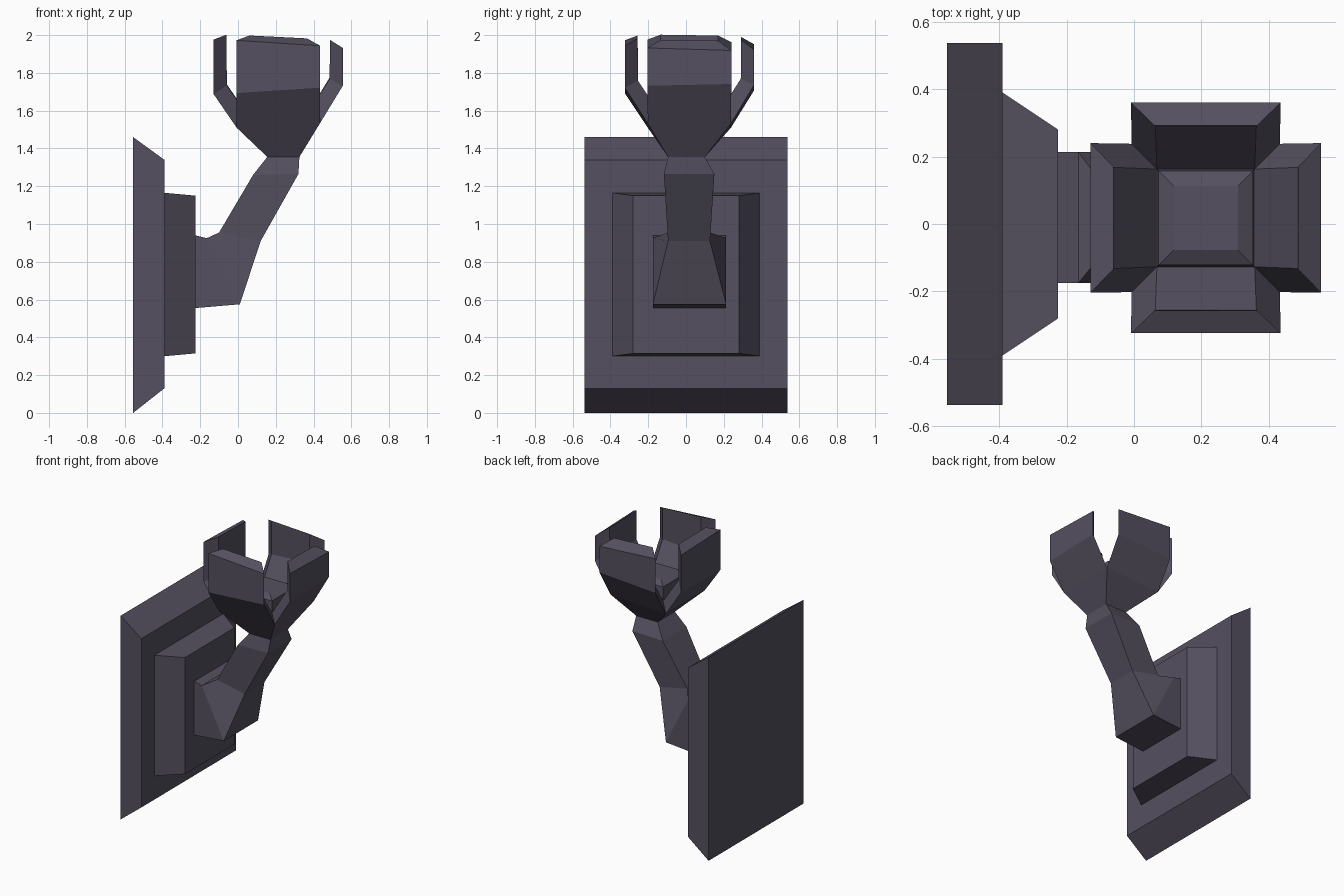
import bpy, bmesh

if "Cube" in bpy.data.objects:
    bpy.data.objects.remove(bpy.data.objects["Cube"])

mat = bpy.data.materials.new("dark_iron")
mat.diffuse_color = (0.09, 0.08, 0.115, 1)
mat.use_nodes = True
mat.node_tree.nodes["Principled BSDF"].inputs["Base Color"].default_value = mat.diffuse_color


def loft(name, rings, cap_start=False, cap_end=False):
    """Skin a list of four-point rings into one flat-shaded object."""
    bm = bmesh.new()
    loops = [[bm.verts.new(p) for p in r] for r in rings]
    for a, b in zip(loops, loops[1:]):
        for i in range(4):
            j = (i + 1) % 4
            bm.faces.new((a[i], a[j], b[j], b[i]))
    if cap_start:
        bm.faces.new(loops[0][::-1])
    if cap_end:
        bm.faces.new(loops[-1])
    bmesh.ops.recalc_face_normals(bm, faces=bm.faces)
    me = bpy.data.meshes.new(name)
    bm.to_mesh(me)
    bm.free()
    me.materials.append(mat)
    ob = bpy.data.objects.new(name, me)
    bpy.context.collection.objects.link(ob)
    return ob


def upright(x, y, z0, z1):
    """Rectangle facing along x."""
    return [(x, -y, z0), (x, y, z0), (x, y, z1), (x, -y, z1)]


# Wall plates
loft("back_plate", [upright(-0.555, 0.537, 0, 1.46), upright(-0.39, 0.537, 0.13, 1.34)], True, True)
loft("raised_plate", [upright(-0.39, 0.39, 0.30, 1.165), upright(-0.225, 0.28, 0.315, 1.15)], True, True)

# Cup layout: centre, and the gently tilted height of each level (z, x slope, y slope)
CX, CY = 0.213, 0.018
BASE_OUT, BASE_IN = (1.51, 0.05, 0), (1.55, 0.05, 0)
MID_OUT, MID_IN = (1.70, 0.065, 0.02), (1.74, 0.065, 0.02)
TOP_OUT, TOP_IN = (1.962, -0.065, -0.03), (1.997, -0.05, -0.015)


def cup_point(u, v, level):
    x, y = CX + u, CY + v
    return (x, y, level[0] + level[1] * x + level[2] * y)


def square(r, level):
    return [cup_point(u * r, v * r, level) for u, v in ((-1, -1), (1, -1), (1, 1), (-1, 1))]


# Arm sections: top x, z, bottom x, z, y min, y max; ends in the flaring cup
sections = [
    (-0.225, 0.94, -0.225, 0.555, -0.175, 0.213),
    (-0.165, 0.925, 0.01, 0.575, -0.175, 0.213),
    (-0.10, 0.955, 0.12, 0.91, -0.095, 0.127),
    (0.08, 1.26, 0.32, 1.265, -0.117, 0.15),
    (0.155, 1.355, 0.325, 1.355, -0.095, 0.10),
]
rings = [[(tx, y0, tz), (bx, y0, bz), (bx, y1, bz), (tx, y1, tz)]
         for tx, tz, bx, bz, y0, y1 in sections]
loft("arm_and_cup", rings + [square(0.22, BASE_OUT)], True, False)

# Four claw petals: outer reach, half width, level / inner reach, half width, level
profile = [
    ((0.22, 0.22, BASE_OUT), (0.145, 0.145, BASE_IN)),
    ((0.342, 0.222, MID_OUT), (0.272, 0.15, MID_IN)),
    ((0.342, 0.222, TOP_OUT), (0.274, 0.152, TOP_IN)),
]
for name, dx, dy in (("left", -1, 0), ("right", 1, 0), ("front", 0, -1), ("rear", 0, 1)):
    rings = []
    for outer, inner in profile:
        ring = []
        for (reach, half, level), s in ((outer, -1), (outer, 1), (inner, 1), (inner, -1)):
            ring.append(cup_point(dx * reach - dy * half * s, dy * reach + dx * half * s, level))
        rings.append(ring)
    loft(name + "_petal", rings, False, True)

# Chamfered block sitting in the cup
loft("candle_block", [square(0.145, BASE_IN), square(0.14, (1.65, 0, 0)),
                      square(0.095, (1.675, 0, 0))], False, True)
